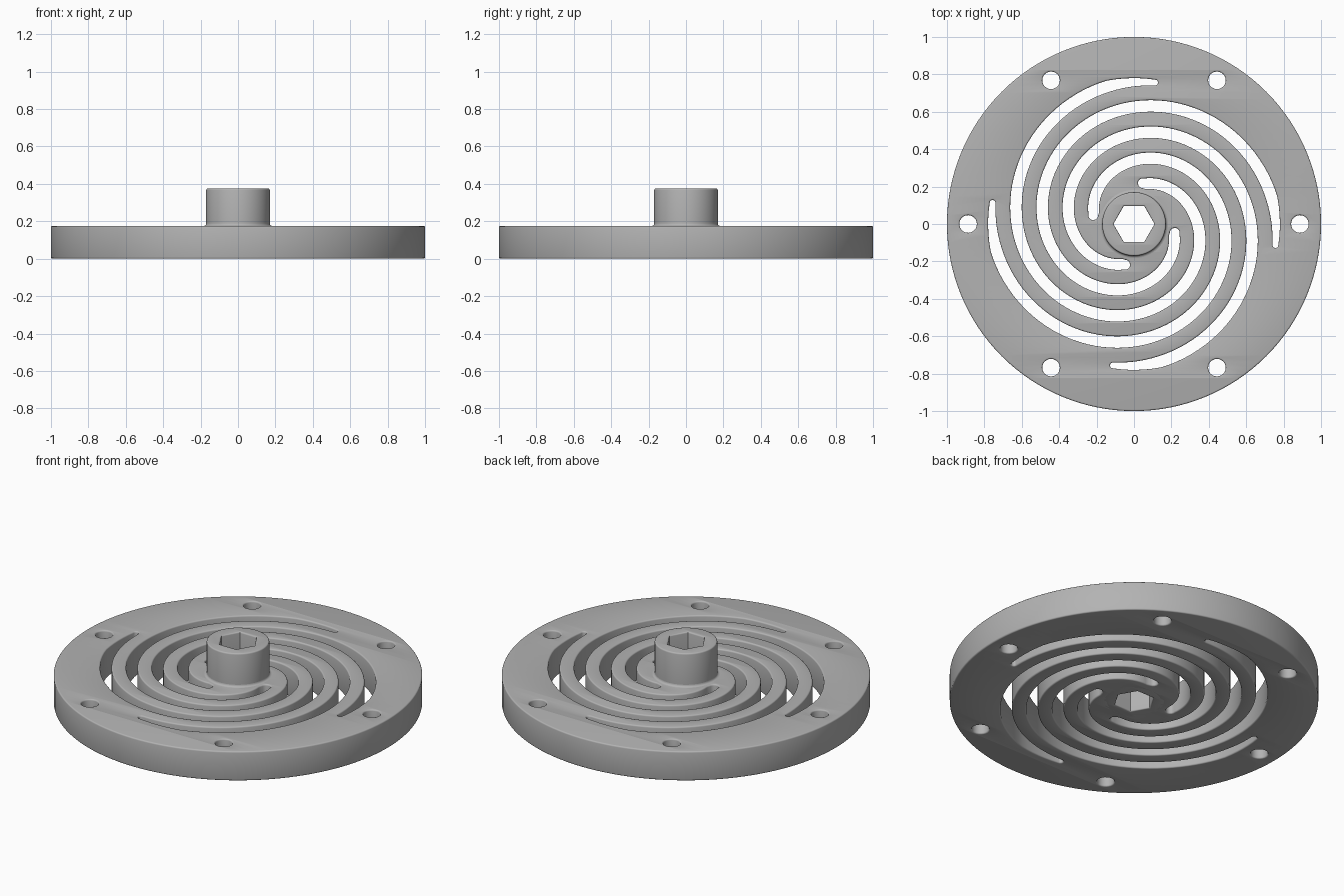
import bpy, bmesh
from math import sin, cos, pi, radians

old = bpy.data.objects.get("Cube")
if old:
    bpy.data.objects.remove(old)

PLATE_H, HUB_H, HUB_R = 0.175, 0.375, 0.17

gray = bpy.data.materials.new("plain gray")
gray.use_nodes = True
gray.diffuse_color = (0.45, 0.45, 0.45, 1)
gray.node_tree.nodes["Principled BSDF"].inputs["Base Color"].default_value = gray.diffuse_color


def polar(r, a):
    return (r * cos(a), r * sin(a))


def ring(r, n, cx=0, cy=0):
    return [(cx + r * cos(2 * pi * i / n), cy + r * sin(2 * pi * i / n)) for i in range(n)]


def finish(name, mesh):
    """Weld, orient and smooth a mesh, then add it to the scene."""
    bm = bmesh.new()
    bm.from_mesh(mesh)
    bmesh.ops.remove_doubles(bm, verts=bm.verts, dist=0.0002)
    bmesh.ops.recalc_face_normals(bm, faces=bm.faces)
    bm.to_mesh(mesh)
    bm.free()
    mesh.materials.clear()
    mesh.materials.append(gray)
    obj = bpy.data.objects.new(name, mesh)
    bpy.context.collection.objects.link(obj)
    bpy.ops.object.select_all(action="DESELECT")
    obj.select_set(True)
    bpy.context.view_layer.objects.active = obj
    bpy.ops.object.shade_smooth_by_angle(angle=radians(35))
    return obj


def slab(name, outlines, height, edge):
    """Extrude nested outlines into a slab with rounded rims."""
    curve = bpy.data.curves.new(name + "_outline", "CURVE")
    curve.dimensions, curve.fill_mode = "2D", "BOTH"
    curve.extrude = height / 2 - edge
    curve.bevel_depth, curve.bevel_resolution, curve.offset = edge, 2, -edge
    for pts in outlines:
        spline = curve.splines.new("POLY")
        spline.points.add(len(pts) - 1)
        for p, (x, y) in zip(spline.points, pts):
            p.co = (x, y, 0, 1)
        spline.use_cyclic_u = True
    helper = bpy.data.objects.new(name + "_outline", curve)
    mesh = bpy.data.meshes.new_from_object(helper)
    bpy.data.objects.remove(helper)
    obj = finish(name, mesh)
    obj.location.z = height / 2
    return obj


def spiral_slot(turn):
    """Spiral slot trimmed by an inner and an outer circle, with round ends."""
    start, end, steps = radians(-8.5), radians(348), 110
    inner, outer = [], []
    for i in range(steps + 1):
        a = start + (end - start) * i / steps
        mid = 0.767 - 0.0905 * a
        inner.append((max(mid - 0.031, 0.197), a))
        outer.append((min(mid + 0.031, 0.78), a))

    def cap(lo, hi, side):
        half, mid = (hi[0] - lo[0]) / 2, (hi[0] + lo[0]) / 2
        return [(mid + half * cos(k * pi / 8), lo[1] + side * half * sin(k * pi / 8) / mid)
                for k in range(1, 8)]

    path = outer + cap(inner[-1], outer[-1], 1) + inner[::-1]
    path += cap(inner[0], outer[0], -1)[::-1]
    return [polar(r, a + turn) for r, a in path]


# Plate with spiral spring slots, bolt holes and a seat for the hub
outlines = [ring(1, 128), ring(HUB_R - 0.03, 48)]
outlines += [spiral_slot(k * pi / 2) for k in range(4)]
outlines += [ring(0.047, 24, *polar(0.887, k * pi / 3)) for k in range(6)]
slab("spring_plate", outlines, PLATE_H, 0.008)

# Hub with hexagonal bore
slab("hub", [ring(HUB_R, 64), ring(0.11, 6)], HUB_H, 0.008)

# Small concave fillet where the hub meets the plate
bm = bmesh.new()
size = 0.013
profile = [bm.verts.new((HUB_R + size * (1 - cos(t)), 0, PLATE_H + size * (1 - sin(t))))
           for t in [k * pi / 8 for k in range(5)]]
edges = [bm.edges.new(pair) for pair in zip(profile, profile[1:])]
bmesh.ops.spin(bm, geom=profile + edges, cent=(0, 0, 0), axis=(0, 0, 1),
               angle=2 * pi, steps=64)
fillet = bpy.data.meshes.new("hub_fillet")
bm.to_mesh(fillet)
bm.free()
finish("hub_fillet", fillet)
